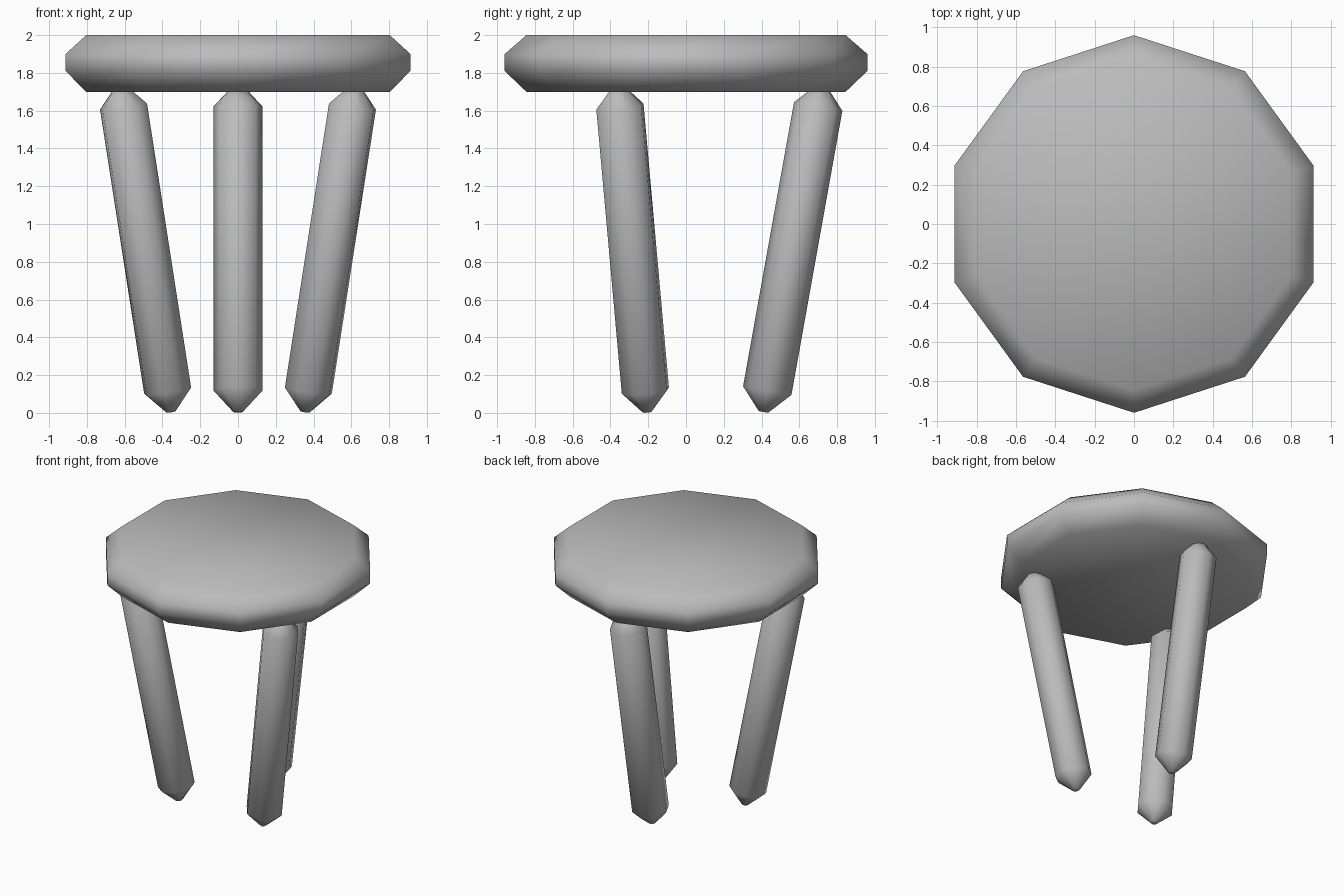
import bpy, bmesh
from math import cos, sin, pi
from mathutils import Vector

cube = bpy.data.objects.get("Cube")
if cube:
    bpy.data.objects.remove(cube, do_unlink=True)

grey = bpy.data.materials.new("plain grey")
grey.use_nodes = True
grey.diffuse_color = (0.5, 0.5, 0.5, 1)
grey.node_tree.nodes["Principled BSDF"].inputs["Base Color"].default_value = grey.diffuse_color


def lathe(name, profile, sides, phase=0.0):
    """Closed solid turned around z from (radius, height) rings, bottom to top."""
    bm = bmesh.new()
    angles = [phase + 2 * pi * i / sides for i in range(sides)]
    rings = [[bm.verts.new((r * cos(a), r * sin(a), z)) for a in angles]
             for r, z in profile]
    for low, high in zip(rings, rings[1:]):
        for i in range(sides):
            j = (i + 1) % sides
            bm.faces.new((low[i], low[j], high[j], high[i]))
    bm.faces.new(rings[0][::-1])
    bm.faces.new(rings[-1])
    for face in bm.faces:
        face.smooth = True
    mesh = bpy.data.meshes.new(name)
    bm.to_mesh(mesh)
    bm.free()
    mesh.materials.append(grey)
    obj = bpy.data.objects.new(name, mesh)
    bpy.context.collection.objects.link(obj)
    return obj


# Ten-sided seat with chamfered rims
lathe("seat", [(0.845, 1.70), (0.96, 1.81), (0.96, 1.90), (0.845, 2.0)], 10, pi / 2)

# Three splayed legs with blunt pointed ends
leg_radius, tip_radius, tip_length = 0.13, 0.025, 0.115
for name, turn in (("back_leg", 0), ("front_right_leg", 1), ("front_left_leg", 2)):
    angle = pi / 2 + turn * 2 * pi / 3
    outward = Vector((cos(angle), sin(angle), 0))
    foot = outward * 0.41 + Vector((0, 0, 0.005))
    head = outward * 0.72 + Vector((0, 0, 1.735))
    axis = head - foot
    leg = lathe(name, [(tip_radius, 0), (leg_radius, tip_length),
                       (leg_radius, axis.length - tip_length),
                       (tip_radius, axis.length)], 8)
    leg.location = foot
    # Spin about its own axis, then lean outward
    lean = Vector((0, 0, 1)).rotation_difference(axis).to_matrix()
    spin = Vector((0, 1, 0)).rotation_difference(outward).to_matrix()
    leg.rotation_euler = (lean @ spin).to_euler()
